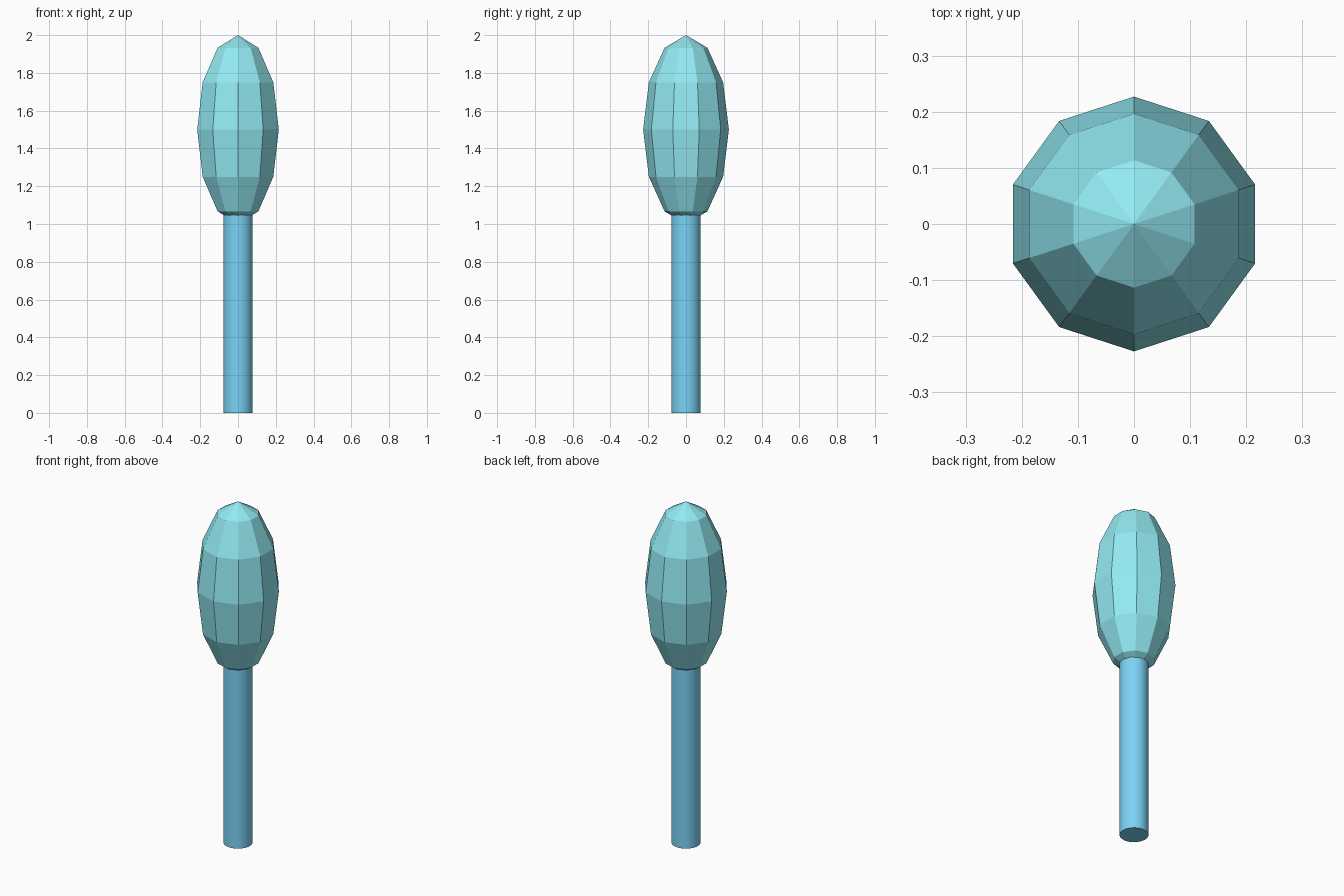
import bpy, bmesh, math

if "Cube" in bpy.data.objects:
    bpy.data.objects.remove(bpy.data.objects["Cube"])

SPIN_AXIS = (0, 0, 1)


def lathe(name, profile, sides, color):
    """Revolve (radius, z) points around z, starting on the +y axis."""
    bm = bmesh.new()
    verts = [bm.verts.new((0, r, z)) for r, z in profile]
    edges = [bm.edges.new(pair) for pair in zip(verts, verts[1:])]
    bmesh.ops.spin(bm, geom=verts + edges, cent=(0, 0, 0), axis=SPIN_AXIS,
                   angle=math.tau, steps=sides)
    bmesh.ops.remove_doubles(bm, verts=bm.verts[:], dist=1e-4)
    bmesh.ops.recalc_face_normals(bm, faces=bm.faces[:])
    mesh = bpy.data.meshes.new(name)
    bm.to_mesh(mesh)
    bm.free()
    obj = bpy.data.objects.new(name, mesh)
    bpy.context.collection.objects.link(obj)
    mat = bpy.data.materials.new(name + "_material")
    mat.diffuse_color = (*color, 1)
    mat.use_nodes = True
    mat.node_tree.nodes["Principled BSDF"].inputs["Base Color"].default_value = mat.diffuse_color
    mesh.materials.append(mat)
    return obj


# Faceted foliage: ten-sided, six-band stretched sphere
crown_profile = [(0.227 * math.sin(math.pi * i / 6),
                  1.5 - 0.5 * math.cos(math.pi * i / 6)) for i in range(7)]
lathe("foliage", crown_profile, 10, (0.29, 0.82, 0.89))

# Round trunk, its top tucked inside the foliage
trunk = lathe("trunk", [(0, 0), (0.077, 0), (0.077, 1.1), (0, 1.1)], 32,
              (0.20, 0.65, 0.91))
bpy.ops.object.select_all(action='DESELECT')
trunk.select_set(True)
bpy.context.view_layer.objects.active = trunk
bpy.ops.object.shade_smooth_by_angle(angle=math.radians(30))
